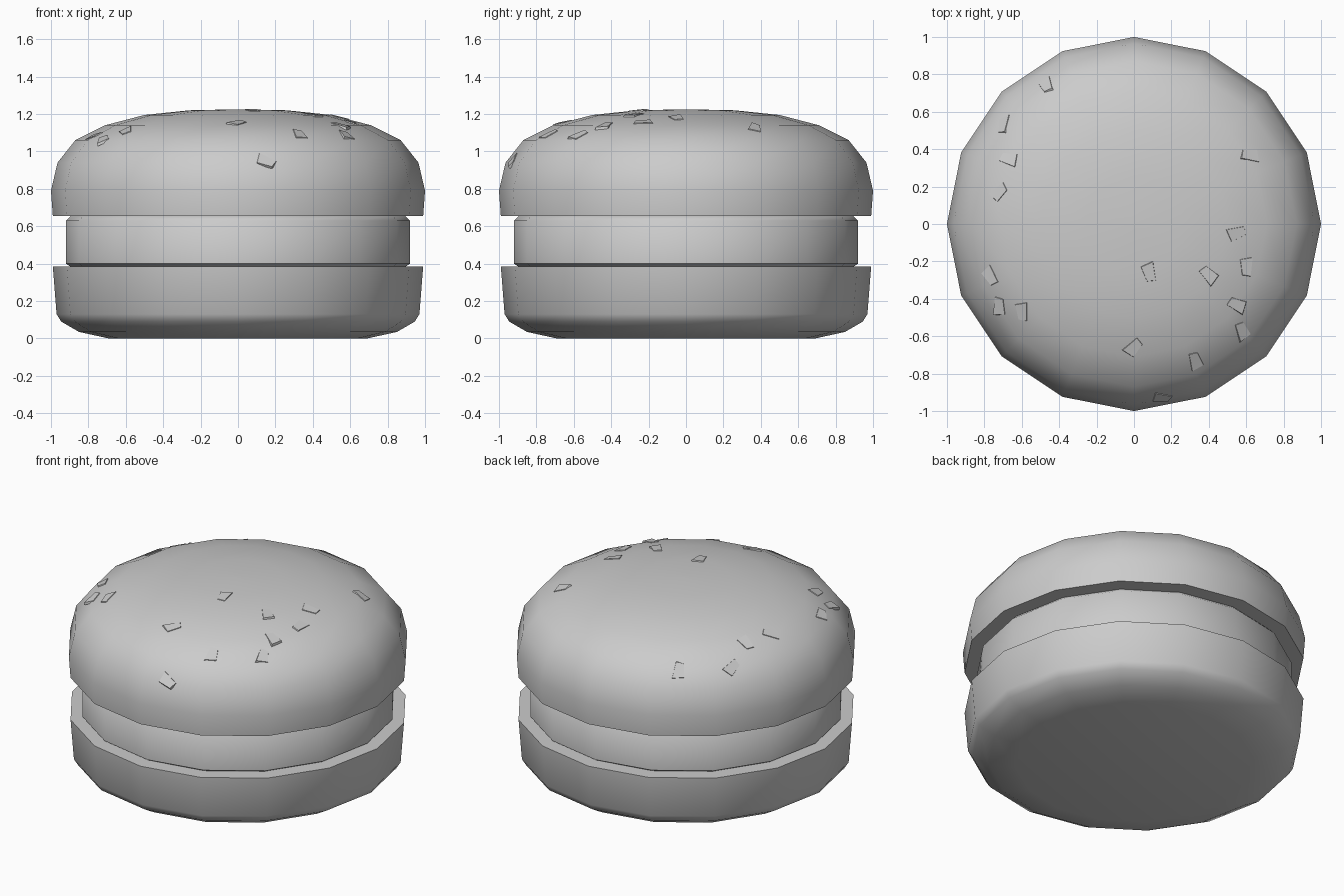
import bpy, bmesh, math, random
from mathutils import Vector, Matrix

cube = bpy.data.objects.get("Cube")
if cube:
    bpy.data.objects.remove(cube, do_unlink=True)

SIDES = 16
random.seed(4)

grey = bpy.data.materials.new("plain_grey")
grey.use_nodes = True
grey.diffuse_color = (0.6, 0.6, 0.6, 1)
grey.node_tree.nodes["Principled BSDF"].inputs["Base Color"].default_value = (0.6, 0.6, 0.6, 1)


def finish(name, bm):
    bmesh.ops.recalc_face_normals(bm, faces=bm.faces)
    mesh = bpy.data.meshes.new(name)
    bm.to_mesh(mesh)
    bm.free()
    mesh.materials.append(grey)
    obj = bpy.data.objects.new(name, mesh)
    bpy.context.collection.objects.link(obj)
    return obj


def lathe(name, profile):
    """Turn (radius, height) points around z and cap both ends."""
    bm = bmesh.new()
    rings = []
    for r, z in profile:
        rings.append([bm.verts.new((r * math.cos(a), r * math.sin(a), z))
                      for a in (math.tau * i / SIDES for i in range(SIDES))])
    for low, high in zip(rings, rings[1:]):
        for i in range(SIDES):
            j = (i + 1) % SIDES
            bm.faces.new((low[i], low[j], high[j], high[i]))
    bm.faces.new(rings[0])
    bm.faces.new(rings[-1])
    obj = finish(name, bm)
    bpy.ops.object.select_all(action="DESELECT")
    obj.select_set(True)
    bpy.context.view_layer.objects.active = obj
    bpy.ops.object.shade_smooth_by_angle(angle=math.radians(46))
    return obj


# Bottom bun, patty and domed top bun
lathe("bottom_bun", [(0.69, 0), (0.85, 0.035), (0.945, 0.09), (0.97, 0.13), (0.99, 0.385)])
lathe("patty", [(0.89, 0.38), (0.92, 0.4), (0.92, 0.63), (0.89, 0.66)])
top_bun = lathe("top_bun", [(0.99, 0.655), (1, 0.79), (0.965, 0.94), (0.87, 1.06),
                            (0.71, 1.14), (0.5, 1.195), (0.26, 1.22), (0.02, 1.225)])

# Flat teardrop seeds pressed into the dome
spots = [(-0.47, 0.74), (-0.7, 0.53), (-0.72, 0.17), (0.62, 0.37), (-0.77, -0.28),
         (-0.72, -0.44), (-0.6, -0.47), (-0.67, 0.35), (0.08, -0.26), (0.4, -0.27),
         (0.6, -0.23), (0.55, -0.43), (0.58, -0.57), (0, -0.66), (0.33, -0.73),
         (0.15, -0.93), (0.55, -0.05)]
bm = bmesh.new()
for x, y in spots:
    hit, point, normal, _ = top_bun.ray_cast(Vector((x, y, 2)), Vector((0, 0, -1)))
    if not hit:
        continue
    turn = Matrix.Rotation(random.uniform(0, math.tau), 4, "Z")
    place = Matrix.Translation(point) @ normal.to_track_quat("Z", "Y").to_matrix().to_4x4() @ turn
    outline = [(0.055, 0.025), (-0.055, 0.04), (-0.045, -0.035), (0.045, -0.025)]
    base = [bm.verts.new(place @ Vector((u, v, -0.01))) for u, v in outline]
    top = [bm.verts.new(place @ Vector((u * 0.9, v * 0.9, 0.004))) for u, v in outline]
    bm.faces.new(top)
    bm.faces.new(base[::-1])
    for i in range(4):
        j = (i + 1) % 4
        bm.faces.new((base[i], base[j], top[j], top[i]))
finish("seeds", bm)
